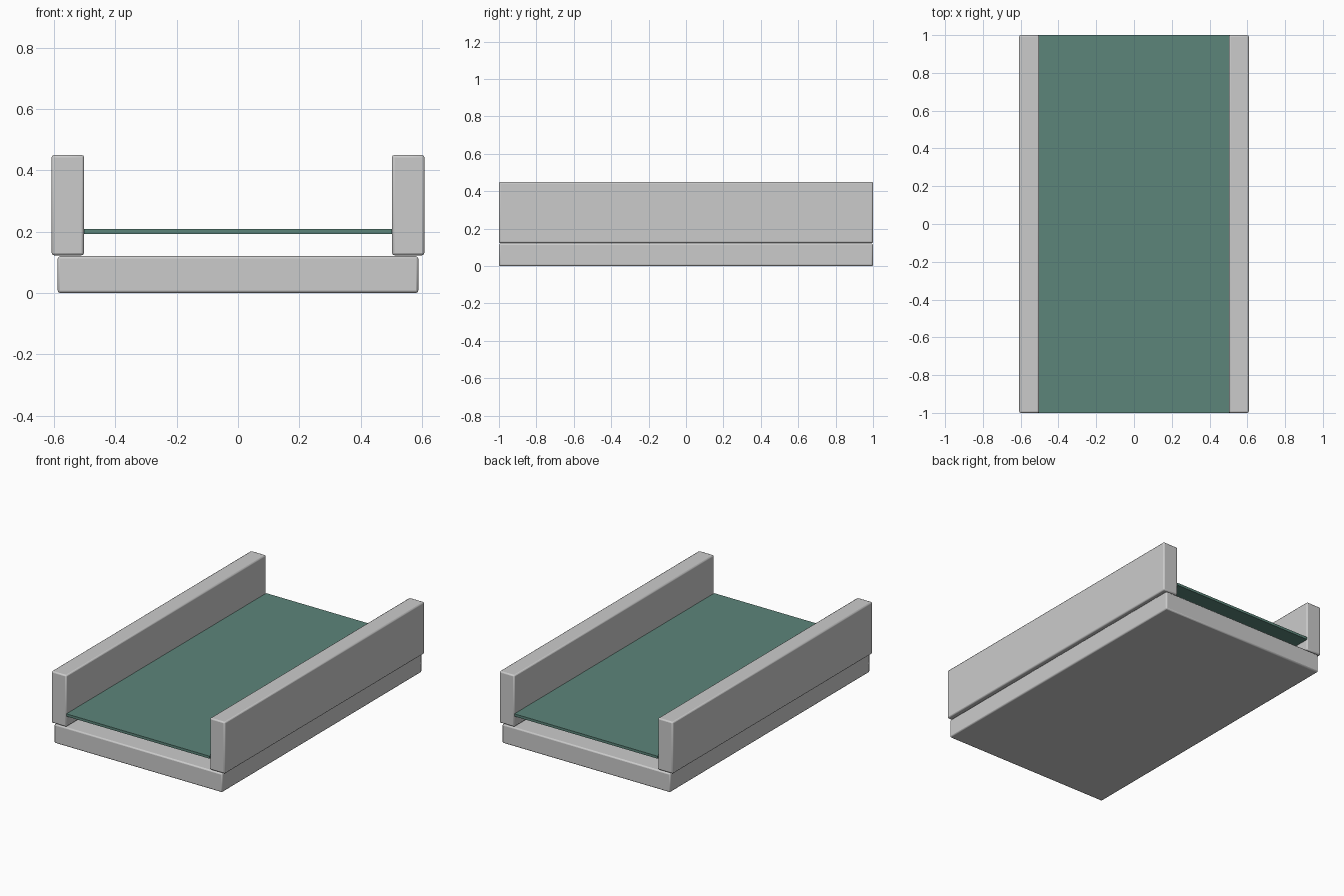
import bpy

if "Cube" in bpy.data.objects:
    bpy.data.objects.remove(bpy.data.objects["Cube"])


def box(name, x, z, bevel=0.0):
    """Full-length box spanning the x and z ranges, with optional rounded edges."""
    bpy.ops.mesh.primitive_cube_add(
        size=1, location=((x[0] + x[1]) / 2, 0, (z[0] + z[1]) / 2))
    ob = bpy.context.object
    ob.name = name
    ob.scale = (x[1] - x[0], 2.0, z[1] - z[0])
    bpy.ops.object.transform_apply(location=False, rotation=False, scale=True)
    if bevel:
        mod = ob.modifiers.new("rounded_edges", 'BEVEL')
        mod.width = bevel
        mod.segments = 2
        bpy.ops.object.shade_smooth_by_angle()
    return ob


# Base slab
box("base_slab", (-0.588, 0.588), (0.0, 0.12), 0.008)

# Side walls, resting just above the base
box("left_wall", (-0.608, -0.502), (0.123, 0.45), 0.008)
box("right_wall", (0.502, 0.608), (0.123, 0.45), 0.008)

# Thin coloured sheet between the walls
sheet = box("water_sheet", (-0.502, 0.502), (0.192, 0.208))
teal = bpy.data.materials.new("teal")
teal.diffuse_color = (0.107, 0.235, 0.195, 1)
teal.use_nodes = True
teal.node_tree.nodes["Principled BSDF"].inputs["Base Color"].default_value = teal.diffuse_color
sheet.data.materials.append(teal)
